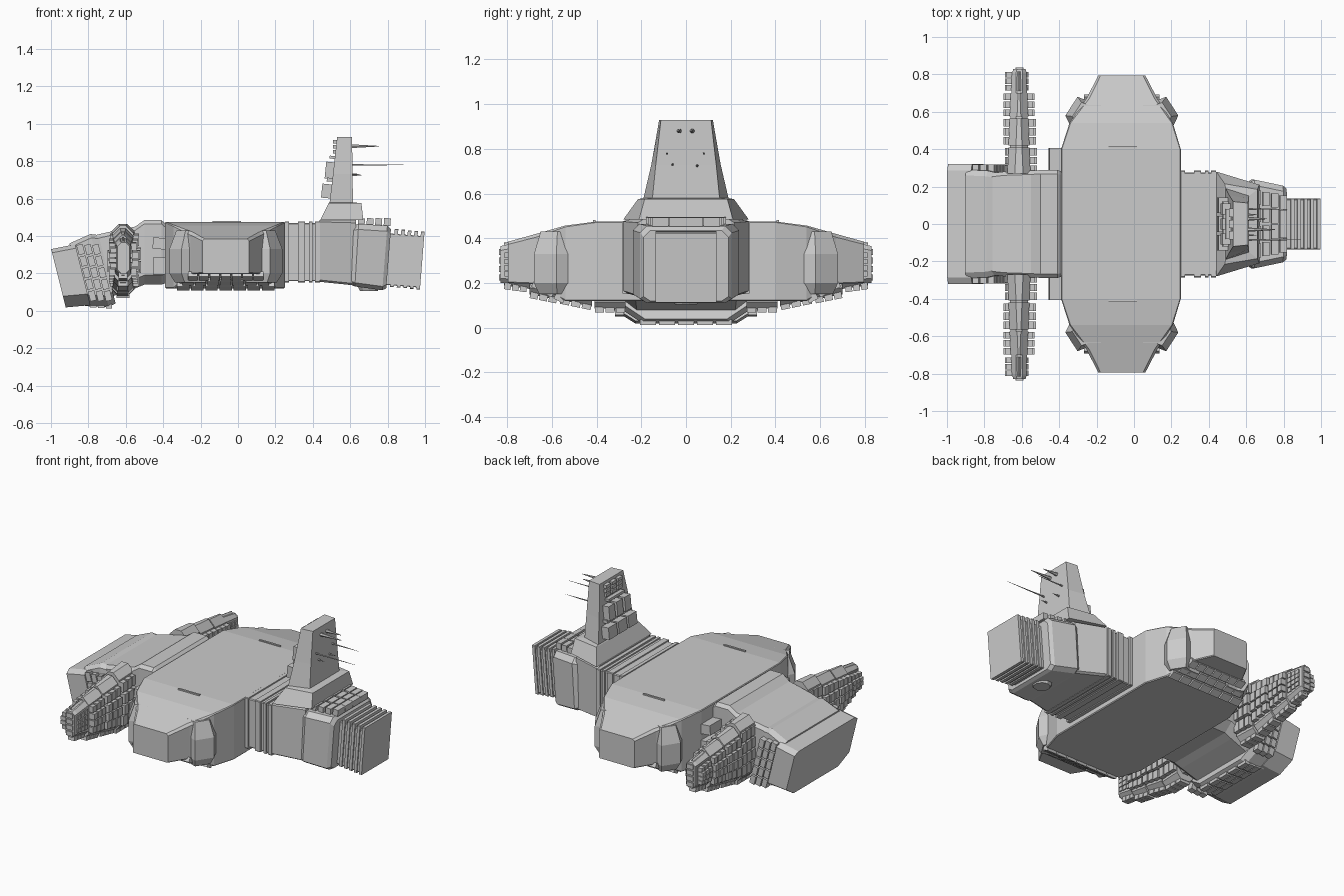
import bpy, bmesh, math
from mathutils import Matrix

if "Cube" in bpy.data.objects:
    bpy.data.objects.remove(bpy.data.objects["Cube"])


def finish(name, bm, mirror=False):
    bmesh.ops.recalc_face_normals(bm, faces=bm.faces)
    me = bpy.data.meshes.new(name)
    bm.to_mesh(me)
    bm.free()
    ob = bpy.data.objects.new(name, me)
    bpy.context.collection.objects.link(ob)
    if mirror:
        m = ob.modifiers.new("Mirror", 'MIRROR')
        m.use_axis = (False, True, False)
        m.merge_threshold = 0.0001
    return ob


def octagon(a0, a1, b0, b1, top, bot):
    (tw, th), (bw, bh) = top, bot
    return [(a0 + bw, b0), (a1 - bw, b0), (a1, b0 + bh), (a1, b1 - th),
            (a1 - tw, b1), (a0 + tw, b1), (a0, b1 - th), (a0, b0 + bh)]


def loft(name, rings, mirror=False):
    bm = bmesh.new()
    vs = [[bm.verts.new(p) for p in r] for r in rings]
    n = len(vs[0])
    for a, b in zip(vs, vs[1:]):
        for i in range(n):
            bm.faces.new((a[i], a[(i + 1) % n], b[(i + 1) % n], b[i]))
    bm.faces.new(vs[0])
    bm.faces.new(vs[-1])
    return finish(name, bm, mirror)


def ring_x(x, w, z0, z1, top=(.02, .02), bot=(.02, .02), slope=0):
    zm = (z0 + z1) / 2
    return [(x + slope * (z - zm), y, z) for y, z in octagon(-w, w, z0, z1, top, bot)]


def ring_y(y, x0, x1, z0, z1, c=.02, cb=.02):
    return [(x, y, z) for x, z in octagon(x0, x1, z0, z1, (c, c), (cb, cb))]


def boxes(name, items, mirror=False):
    """items: (centre, size, x rotation, y rotation)"""
    bm = bmesh.new()
    for c, s, rx, ry in items:
        m = (Matrix.Translation(c) @ Matrix.Rotation(ry, 4, 'Y')
             @ Matrix.Rotation(rx, 4, 'X') @ Matrix.Diagonal((*s, 1)))
        bmesh.ops.create_cube(bm, size=1, matrix=m)
    return finish(name, bm, mirror)


def lerp(a, b, t):
    return a + (b - a) * t


# Main hull: wide central body tapering to both flanks
half = [(.40, -.39, .25, .12, .475, .004), (.54, -.345, .208, .12, .457, .006),
        (.67, -.255, .125, .195, .42, .015), (.795, -.19, .06, .20, .385, .012)]
loft("hull", [ring_y(-y, *r, cb=.005) for y, *r in reversed(half)]
     + [ring_y(y, *r, cb=.005) for y, *r in half])

# Corner pods on the flanks
for tag, s in (("right", 1), ("left", -1)):
    def pod(g, z):
        pts = [(.10, .50), (.268, .51), (.302, .58), (.237, .68), (.185, .66), (.10, .66)]
        return [(-.065 + s * lerp(.15, x, g), lerp(.56, y, g), z) for x, y in pts]
    loft("corner_pod_" + tag, [pod(.8, .15), pod(1, .20), pod(1, .33), pod(.75, .43)], True)

# Sloping tile panels beneath the flanks
tiles = []
for r in range(3):
    for k in range(7):
        t = (r + .5) / 3
        w = lerp(.56, .38, t) / 7
        tiles.append(((-.066 + (k - 3) * w, lerp(.54, .69, t), lerp(.12, .20, t)),
                      (w * .88, .047, .03), math.radians(28), 0))
boxes("flank_tiles", tiles, True)
boxes("deck_slits", [((-.06, .41, .475), (.15, .012, .012), 0, 0)], True)

# Ribbed neck toward the tower block
loft("neck_core", [ring_x(.24, .275, .158, .47, (.005, .005), (.005, .005)),
                   ring_x(.45, .275, .158, .47, (.005, .005), (.005, .005))])
for i, (x, w) in enumerate(((.25, .022), (.32, .038), (.38, .018), (.412, .026))):
    sec = (.286, .152, .478, (.004, .004), (.004, .004))
    loft(f"neck_rib_{i}", [ring_x(x, *sec), ring_x(x + w, *sec)])

# Tower base block
loft("tower_base", [ring_x(.435, .28, .155, .485, (.03, .01), (.015, .01)),
                    ring_x(.63, .215, .135, .49, (.03, .02), (.015, .01))])


def slab(z, x0, x1, w0, w1):
    return [(x0, -w0, z), (x1, -w1, z), (x1, w1, z), (x0, w0, z)]


# Tower with its sloped foot
loft("tower", [slab(.485, .44, .67, .28, .21), slab(.575, .485, .66, .215, .185),
               slab(.58, .49, .615, .19, .15), slab(.73, .508, .612, .155, .135),
               slab(.93, .53, .61, .12, .112)])
g = []
for k in range(3):
    for r in range(3):
        g.append(((.522, (k - 1) * .06, .85 + r * .027), (.03, .045, .02), 0, 0))
g += [((.495, y, .75), (.055, .06, .09), 0, .1) for y in (-.08, 0, .08)]
g += [((.475, y, .64), (.055, .085, .075), 0, .1) for y in (-.1, 0, .1)]
g += [((.50, 0, .70), (.05, .24, .02), 0, .1), ((.51, 0, .82), (.04, .16, .015), 0, .1)]
boxes("tower_panels", g)

# Antennas
bm = bmesh.new()
for y, z, x1, r in ((-.03, .88, .755, .012), (.028, .88, .71, .012), (-.085, .78, .895, .005),
                    (.08, .78, .80, .005), (-.06, .73, .655, .007), (.05, .725, .66, .007)):
    m = Matrix.Translation(((.60 + x1) / 2, y, z)) @ Matrix.Rotation(math.pi / 2, 4, 'Y')
    bmesh.ops.create_cone(bm, cap_ends=True, segments=6, radius1=r, radius2=r * .15,
                          depth=x1 - .60, matrix=m)
finish("antennas", bm)

# Forward block, deck panels and round underside cap
T, C, D = .08, (.03, .03), (.03, .02)
loft("forward_block", [ring_x(.61, .22, .14, .46, C, D, .06),
                       ring_x(.635, .237, .13, .465, C, D, .06),
                       ring_x(.785, .205, .11, .455, C, D, T),
                       ring_x(.805, .19, .12, .435, C, D, T)])
boxes("forward_deck_panels",
      [((.66 + .046 * i, (j - 1.5) * (.095 - .006 * i), .475), (.036, .075, .04), 0, .07)
       for i in range(4) for j in range(4)])
bm = bmesh.new()
bmesh.ops.create_cone(bm, cap_ends=True, segments=10, radius1=.05, radius2=.065, depth=.03,
                      matrix=Matrix.Translation((.70, 0, .12)))
finish("underside_cap", bm)

# Tail fins: stacked thin plates on a core
N = (.003, .003)
loft("tail_core", [ring_x(.78, .13, .14, .415, N, N, T), ring_x(.97, .13, .125, .40, N, N, T)])
for i in range(5):
    x, e = .826 + i * .035, .0035 * i
    sec = (.137, .128 - e, .437 - e, N, N, T)
    loft(f"tail_plate_{i}", [ring_x(x, *sec), ring_x(x + .019, *sec)])

# Rear spine linking hull and engine
B = (.06, .05)
loft("rear_spine", [ring_x(-.38, .28, .15, .46, (.02, .02), B), ring_x(-.41, .288, .14, .485, (.02, .02), B),
                    ring_x(-.50, .288, .14, .485, (.02, .02), B), ring_x(-.55, .285, .12, .45, (.02, .02), B),
                    ring_x(-.68, .28, .08, .42, (.02, .02), B, -.1),
                    ring_x(-.74, .27, .05, .40, (.02, .02), B, -.24)])
boxes("side_tabs", [((-.42, .34, .36), (.07, .13, .06), 0, .1), ((-.42, .34, .24), (.07, .13, .09), 0, 0)], True)

# Tilted engine slab
S = -.25
loft("engine_core", [ring_x(-.70, .275, .04, .405, (.03, .02), (.09, .06), S),
                     ring_x(-.74, .285, .02, .41, (.03, .02), (.09, .06), S),
                     ring_x(-.86, .29, .025, .36, (.03, .02), (.09, .06), S)])
loft("engine_slab", [ring_x(-.83, .32, .03, .355, (.035, .02), (.095, .06), S),
                     ring_x(-.96, .32, .018, .33, (.035, .02), (.095, .06), S)])
g = []
for i in range(3):
    for j in range(5):
        z = .08 + j * .062
        g.append(((-.725 - i * .042 + S * (z - .2), .298, z), (.034, .04, .054), 0, -.25))
boxes("engine_side_panels", g, True)
boxes("engine_belly_panels", [((-.69 - i * .042, (j - 2) * .085, .024 + .003 * i), (.034, .07, .025), 0, 0)
                              for i in range(3) for j in range(5)])

# Armoured rear wings: stepped segments covered in panels
# y range, bottom z pair, top z pair, half width, left/right panel depth
segs = [(.27, .41, .085, .085, .465, .455, .062, .012, .034),
        (.42, .565, .095, .125, .44, .425, .056, .028, .034),
        (.575, .70, .125, .15, .42, .405, .05, .034, .032),
        (.71, .815, .175, .19, .395, .38, .042, .034, .008)]
cx = -.615
loft("wing_core", [ring_y(.2, cx - .05, cx + .05, .12, .43, .03, .03),
                   ring_y(.56, cx - .045, cx + .045, .14, .41, .03, .03),
                   ring_y(.81, cx - .035, cx + .04, .2, .37, .02, .02),
                   ring_y(.83, cx - .03, cx + .035, .2, .365, .02, .02)], True)
panels, ribs = [], []
for i, (y0, y1, b0, b1, t0, t1, h, dl, dr) in enumerate(segs):
    loft(f"wing_segment_{i}", [ring_y(y0, cx - h, cx + h, b0, t0, .04, .03),
                               ring_y(y1, cx - h * .9, cx + h * .9, b1, t1, .04, .03)], True)
    for side, d in ((-1, dl), (1, dr)):
        for r in range(4):
            for c in range(3):
                t, u = (c + .5) / 3, (r + .5) / 4
                z0, z1 = lerp(b0, b1, t) + .04, lerp(t0, t1, t) - .045
                k = d if r in (1, 2) else d * .7
                panels.append(((cx + side * (h + k / 2 - .005), lerp(y0, y1, t), lerp(z0, z1, u)),
                               (k + .01, (y1 - y0) / 3.6, (z1 - z0) / 4.7), 0, 0))
    for c in range(3):
        t = (c + .5) / 3
        ribs.append(((cx, lerp(y0, y1, t), lerp(b0, b1, t) - .002),
                     (h * 1.1, (y1 - y0) / 3.5, .03), math.atan2(b1 - b0, y1 - y0), 0))
boxes("wing_panels", panels, True)
boxes("wing_belly_ribs", ribs, True)
boxes("wing_tip_panels", [((cx + .003, .827, .225 + i * .038), (.045, .02, .028), 0, 0) for i in range(4)], True)
